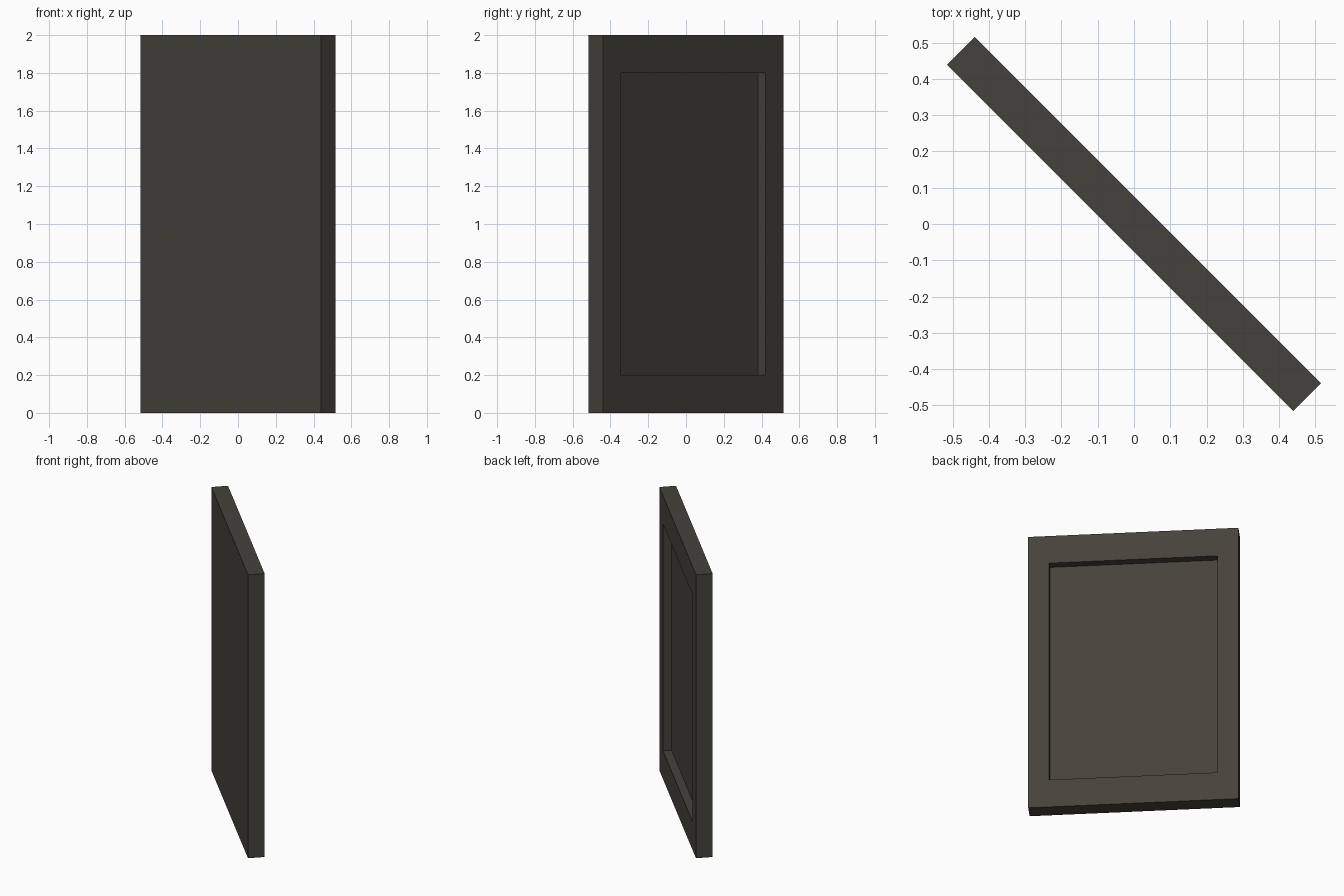
import bpy, bmesh, math
from mathutils import Matrix, Vector

if "Cube" in bpy.data.objects:
    bpy.data.objects.remove(bpy.data.objects["Cube"])

LENGTH, THICK, HEIGHT, DEPTH, BORDER = 1.349, 0.108, 2.0, 0.055, 0.8

bm = bmesh.new()
# Slab body, centred on the origin
bmesh.ops.create_cube(bm, size=1)
bmesh.ops.scale(bm, vec=(LENGTH, THICK, HEIGHT), verts=bm.verts)

# Rectangular recess in the rear face, border is a tenth of each dimension
rear = max(bm.faces, key=lambda f: f.calc_center_median().y)
bmesh.ops.inset_individual(bm, faces=[rear], thickness=0.1)
for v in rear.verts:
    v.co.x = math.copysign(LENGTH / 2 * BORDER, v.co.x)
    v.co.z = math.copysign(HEIGHT / 2 * BORDER, v.co.z)
floor = bmesh.ops.extrude_discrete_faces(bm, faces=[rear])["faces"][0]
bmesh.ops.translate(bm, vec=Vector((0, -DEPTH, 0)), verts=floor.verts)

# Turn diagonally and stand on the ground
bmesh.ops.transform(bm, verts=bm.verts,
                    matrix=Matrix.Translation((0, 0, HEIGHT / 2)) @ Matrix.Rotation(-math.pi / 4, 4, 'Z'))
bmesh.ops.recalc_face_normals(bm, faces=bm.faces)

mesh = bpy.data.meshes.new("recessed_panel")
bm.to_mesh(mesh)
bm.free()
panel = bpy.data.objects.new("recessed_panel", mesh)
bpy.context.collection.objects.link(panel)

# Dark warm grey
mat = bpy.data.materials.new("dark_grey")
mat.diffuse_color = (0.06, 0.055, 0.045, 1)
mat.use_nodes = True
mat.node_tree.nodes["Principled BSDF"].inputs["Base Color"].default_value = mat.diffuse_color
mesh.materials.append(mat)
